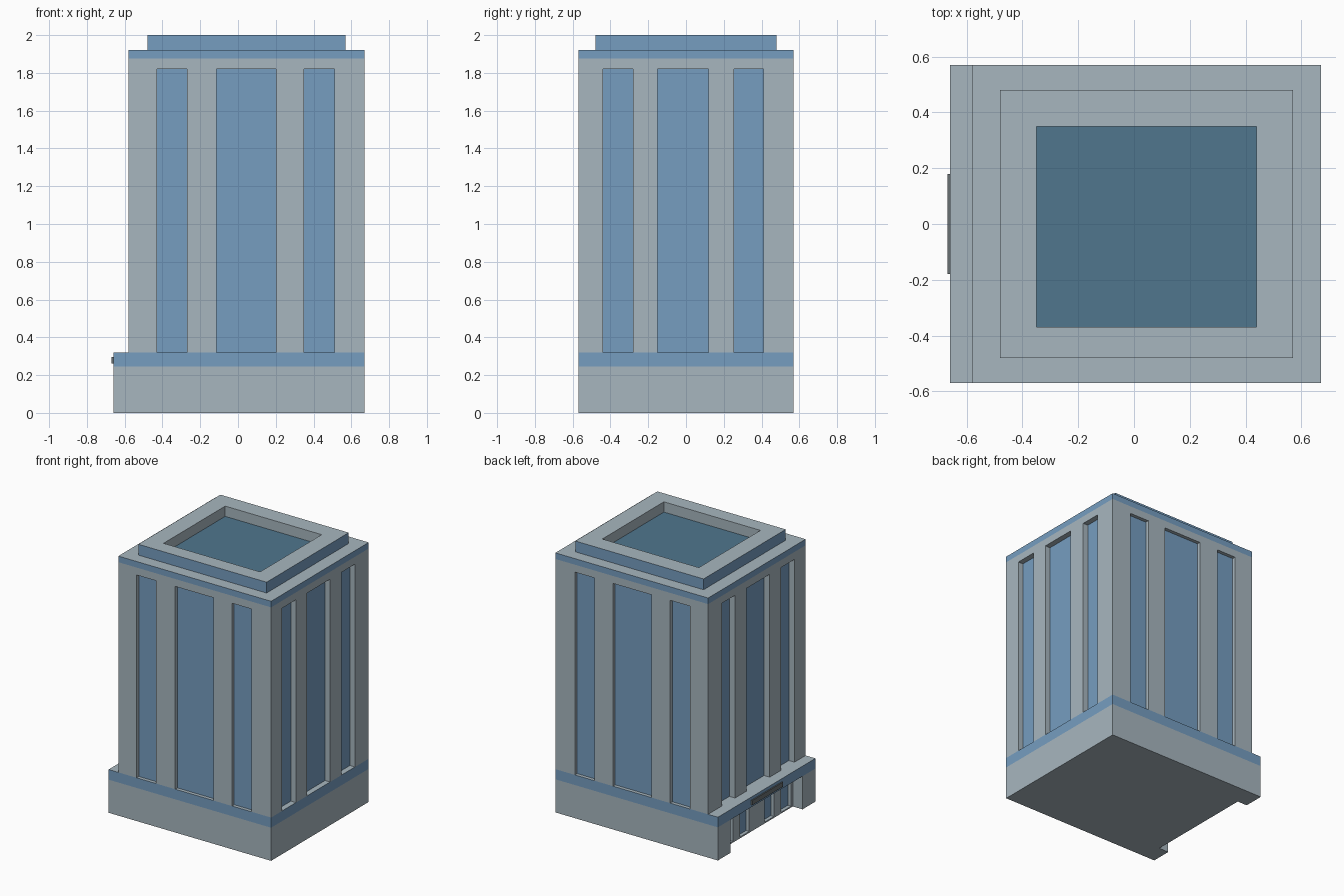
import bpy
import bmesh
from mathutils import Vector

if "Cube" in bpy.data.objects:
    bpy.data.objects.remove(bpy.data.objects["Cube"], do_unlink=True)


def material(name, rgb):
    m = bpy.data.materials.new(name)
    m.use_nodes = True
    m.diffuse_color = (*rgb, 1)
    m.node_tree.nodes["Principled BSDF"].inputs["Base Color"].default_value = (*rgb, 1)
    return m


GREY = material("pale_concrete", (0.39, 0.47, 0.52))
BLUE = material("blue_glass", (0.18, 0.34, 0.53))
DEEP = material("deep_blue_roof", (0.08, 0.18, 0.27))
DARK = material("dark_sign", (0.14, 0.16, 0.17))


def boxes(name, spans, mats, trim=False):
    """One object from ((x0, x1), (y0, y1), (z0, z1)) spans; trim paints the sides only."""
    bm = bmesh.new()
    for span in spans:
        verts = bmesh.ops.create_cube(bm, size=1)["verts"]
        for v in verts:
            v.co = Vector([s[0] if c < 0 else s[1] for c, s in zip(v.co, span)])
    bm.normal_update()
    if trim:
        for f in bm.faces:
            f.material_index = 1 if abs(f.normal.z) < 0.5 else 0
    mesh = bpy.data.meshes.new(name)
    bm.to_mesh(mesh)
    bm.free()
    for m in mats:
        mesh.materials.append(m)
    ob = bpy.data.objects.new(name, mesh)
    bpy.context.collection.objects.link(ob)
    return ob


def carve(target, spans):
    """Cut box-shaped pockets out of the target."""
    cutter = boxes("cutter", spans, list(target.data.materials))
    cutter.hide_render = True
    mod = target.modifiers.new("pockets", "BOOLEAN")
    mod.operation = "DIFFERENCE"
    mod.solver = "EXACT"
    mod.object = cutter
    graph = bpy.context.evaluated_depsgraph_get()
    mesh = bpy.data.meshes.new_from_object(target.evaluated_get(graph))
    target.modifiers.clear()
    target.data = mesh
    bpy.data.objects.remove(cutter, do_unlink=True)


# Main extents
X0, X1, Y = -0.58, 0.67, 0.57
PORCH = -0.66
SILL, HEAD, EAVE, TOP = 0.32, 1.82, 1.92, 2.0
BAND = 0.245
GAP = 0.004  # pane thickness

# Window pockets and the panes at their backs
x_windows = [(-0.43, -0.27), (-0.115, 0.20), (0.35, 0.51)]
y_windows = [(-0.44, -0.28), (-0.15, 0.12), (0.255, 0.41)]
pockets, panes = [], []


def window(axis, plane, side, span, depth, z):
    back = plane - side * depth
    for store, a, b in ((pockets, back, plane + side * 0.05),
                        (panes, back - side * GAP, back + side * GAP)):
        across = (min(a, b), max(a, b))
        store.append((across, span, z) if axis == "x" else (span, across, z))


for side in (-1, 1):
    for span in x_windows:
        window("y", side * Y, side, span, 0.03, (SILL, HEAD))
for span in y_windows:
    window("x", X1, 1, span, 0.045, (SILL, HEAD))
    window("x", X0, -1, span, 0.05, (SILL, HEAD))

# Tower shaft
tower = boxes("tower_walls", [((X0, X1), (-Y, Y), (SILL, 1.875))], [GREY])
carve(tower, pockets)
boxes("tower_windows", panes, [BLUE])

# Podium with the entrance recess and its glazing
pockets.clear()
panes.clear()
for side in (-1, 1):
    for near, far in ((0.09, 0.20), (0.28, 0.40)):
        span = tuple(sorted((side * near, side * far)))
        window("x", X0, -1, span, 0.03, (0.01, 0.235))
podium = boxes("podium_walls", [((PORCH, X1), (-Y, Y), (0, BAND))], [GREY])
carve(podium, [((PORCH - 0.1, X0), (-0.42, 0.42), (-0.1, BAND + 0.1))])
carve(podium, pockets)
boxes("entrance_windows", panes, [BLUE])

# Coloured bands around the podium and under the roof
boxes("podium_band", [((PORCH, X1), (-Y, Y), (BAND, SILL))], [GREY, BLUE], trim=True)
boxes("roof_band", [((X0, X1), (-Y, Y), (1.875, EAVE))], [GREY, BLUE], trim=True)

# Raised roof parapet around a sunken floor
parapet = boxes("roof_parapet", [((-0.48, 0.57), (-0.48, 0.48), (EAVE, TOP))],
                [GREY, BLUE], trim=True)
well_x, well_y = (-0.35, 0.44), (-0.37, 0.35)
carve(parapet, [(well_x, well_y, (EAVE - 0.1, TOP + 0.1))])
boxes("roof_floor", [(well_x, well_y, (EAVE, EAVE + GAP))], [DEEP])

# Blank sign plate above the entrance
boxes("sign_plate", [((PORCH - 0.009, PORCH), (-0.18, 0.18), (0.262, 0.297))], [DARK])
